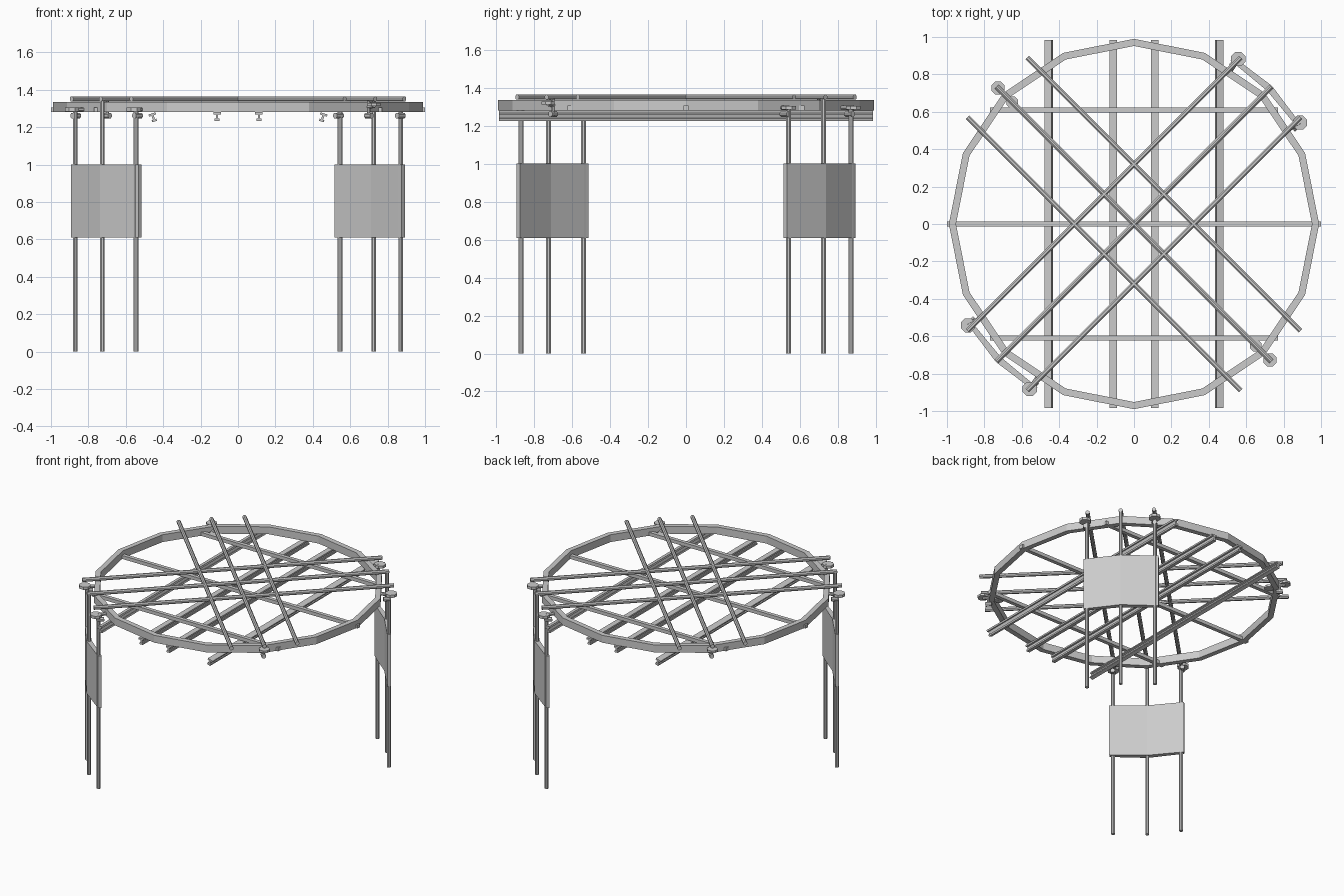
import bpy, bmesh, math
from mathutils import Vector, Matrix

if "Cube" in bpy.data.objects:
    bpy.data.objects.remove(bpy.data.objects["Cube"])


def add_mesh(name, verts, faces):
    me = bpy.data.meshes.new(name)
    me.from_pydata(verts, [], faces)
    bm = bmesh.new()
    bm.from_mesh(me)
    bmesh.ops.recalc_face_normals(bm, faces=bm.faces)
    bm.to_mesh(me)
    bm.free()
    ob = bpy.data.objects.new(name, me)
    bpy.context.collection.objects.link(ob)
    return ob


def prism(name, outline, place, a, b):
    """Extrude a closed 2D outline from a to b; place maps (u, v, w) to a point."""
    n = len(outline)
    verts = [place(u, v, w) for w in (a, b) for u, v in outline]
    faces = [(i, (i + 1) % n, n + (i + 1) % n, n + i) for i in range(n)]
    faces += [tuple(range(n))[::-1], tuple(range(n, 2 * n))]
    return add_mesh(name, verts, faces)


def tube(name, p, q, r, sides=8):
    p, q = Vector(p), Vector(q)
    d = q - p
    rot = d.to_track_quat('Z', 'Y')
    outline = [(r * math.cos(2 * math.pi * (i + .5) / sides),
                r * math.sin(2 * math.pi * (i + .5) / sides)) for i in range(sides)]
    return prism(name, outline, lambda u, v, w: p + rot @ Vector((u, v, w)), 0, d.length)


def box(name, x0, x1, y0, y1, z0, z1):
    return prism(name, [(x0, y0), (x1, y0), (x1, y1), (x0, y1)],
                 lambda u, v, w: (u, v, w), z0, z1)


# Sixteen-sided ring frame
N = 16
profile = [(.99, 1.28), (.99, 1.335), (.952, 1.335), (.952, 1.28)]
verts, faces = [], []
for i in range(N):
    a = 2 * math.pi * i / N
    verts += [(r * math.cos(a), r * math.sin(a), z) for r, z in profile]
    for k in range(4):
        j, m = (i + 1) % N, (k + 1) % 4
        faces.append((4 * i + k, 4 * j + k, 4 * j + m, 4 * i + m))
add_mesh("ring_frame", verts, faces)

# Cross bars running left to right inside the ring
for y, half in ((-.61, .77), (0, 1.0), (.61, .77)):
    box("cross_bar", -half, half, y - .014, y + .014, 1.28, 1.306)

# Flanged beams running front to back, the outer two tilted
half_i = [(.02, 0), (.02, -.012), (.006, -.012), (.006, -.034), (.013, -.034), (.013, -.046)]
i_shape = half_i + [(-x, z) for x, z in reversed(half_i)]
for x, tilt in ((-.46, 18), (-.112, 0), (.112, 0), (.46, -18)):
    t = math.radians(tilt)
    c, s = math.cos(t), math.sin(t)
    drop = .006 if tilt else 0
    prism("flanged_beam", i_shape,
          lambda u, v, w: (x + u * c - v * s, w, 1.28 - drop + u * s + v * c), -.985, .985)

# Diagonal rail grid on top
ZR = 1.351
for s in (1, -1):
    for a, b in (((-.89, -.57), (.57, .89)), ((-.735, -.735), (.735, .735)),
                 ((-.57, -.89), (.89, .57))):
        tube("top_rail", (s * a[0], a[1], ZR), (s * b[0], b[1], ZR), .0145)

# Two leg groups at opposite corners, with folded panels and clamps
for s in (1, -1):
    for x, y, top in ((.545, .87, 1.29), (.725, .725, 1.35), (.87, .54, 1.29)):
        tube("leg", (s * x, s * y, 0), (s * x, s * y, top), .0135)

    outer = [(.533, .893), (.738, .738), (.893, .533)]
    inner = [(.875, .515), (.712, .712), (.515, .875)]
    prism("leg_panel", outer + inner,
          lambda u, v, w: (s * u, s * v, w), .61, 1.0)

    for x, y in ((.557, .882), (.888, .542)):
        tube("clamp_disc", (s * x, s * y, 1.285), (s * x, s * y, 1.305), .041)
        k = Vector((s * (x - .02), s * (y - .02), 1.262))
        d = Vector((s * .018, s * .018, 0))
        tube("clamp_knob", k - d, k + d, .016)
        # Bracket arm from clamp inward to ring
        q = Vector((s * x * .93, s * y * .93, 1.295))
        tube("clamp_arm", (s * x, s * y, 1.295), q, .012)

    # Paired discs on the two corners without legs
    for r, rad, z in ((.727, .038, 1.313), (.65, .033, 1.288)):
        tube("corner_disc", (-s * r, s * r, z), (-s * r, s * r, z + .016), rad)
    tube("corner_bracket", (-s * .727, s * .727, 1.315), (-s * .65, s * .65, 1.298), .012)
    tube("corner_knob", (-s * .715, s * .715, 1.262), (-s * .685, s * .685, 1.262), .016)
    tube("corner_pin", (-s * .70, s * .70, 1.25), (-s * .70, s * .70, 1.35), .01)
